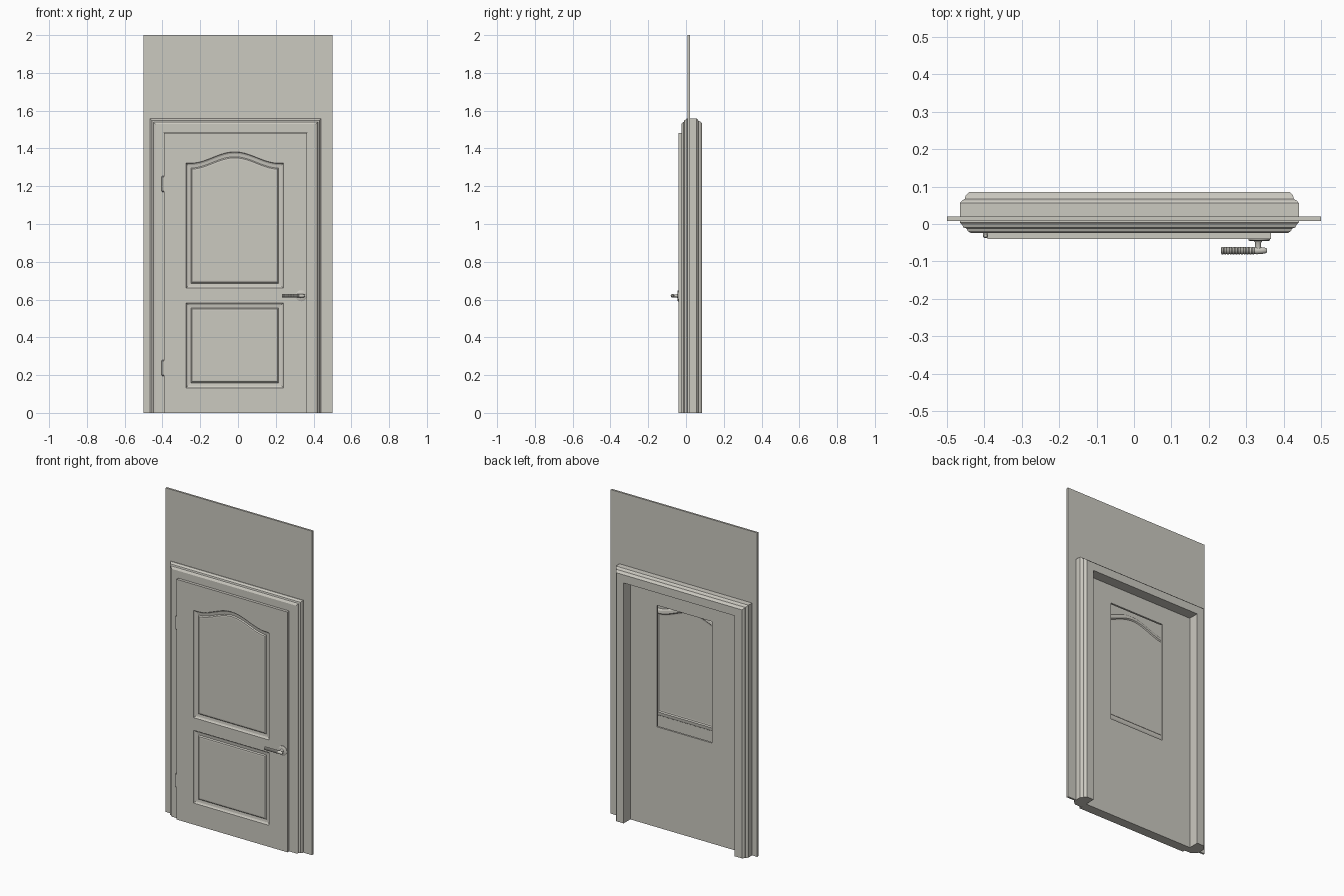
import bpy, bmesh, math
from mathutils import Vector, Matrix

if "Cube" in bpy.data.objects:
    bpy.data.objects.remove(bpy.data.objects["Cube"])

paint = bpy.data.materials.new("warm_grey_paint")
paint.diffuse_color = (0.60, 0.585, 0.53, 1)
paint.use_nodes = True
paint.node_tree.nodes["Principled BSDF"].inputs["Base Color"].default_value = paint.diffuse_color


def finish(name, bm, smooth=False):
    bmesh.ops.recalc_face_normals(bm, faces=bm.faces[:])
    me = bpy.data.meshes.new(name)
    bm.to_mesh(me)
    bm.free()
    ob = bpy.data.objects.new(name, me)
    bpy.context.collection.objects.link(ob)
    me.materials.append(paint)
    if smooth:
        bpy.context.view_layer.objects.active = ob
        ob.select_set(True)
        bpy.ops.object.shade_smooth_by_angle(angle=math.radians(35))
        ob.select_set(False)
    return ob


def add_loop(bm, pts, y):
    return [bm.verts.new((x, y, z)) for x, z in pts]


def ring_edges(bm, vs):
    return [bm.edges.new((vs[i], vs[(i + 1) % len(vs)])) for i in range(len(vs))]


def bridge(bm, a, b):
    n = len(a)
    for i in range(n):
        j = (i + 1) % n
        bm.faces.new((a[i], a[j], b[j], b[i]))


def rect(x0, x1, z0, z1):
    return [(x0, z0), (x1, z0), (x1, z1), (x0, z1)]


def box(name, x0, x1, y0, y1, z0, z1):
    bm = bmesh.new()
    a, b = (add_loop(bm, rect(x0, x1, z0, z1), y) for y in (y0, y1))
    bridge(bm, a, b)
    bm.faces.new(a)
    bm.faces.new(b)
    return finish(name, bm)


def lathe(name, profile, origin, axis, n=24):
    """Turn (distance along axis, radius) points around the axis."""
    bm = bmesh.new()
    rot = Vector((0, 0, 1)).rotation_difference(Vector(axis)).to_matrix().to_4x4()
    m = Matrix.Translation(origin) @ rot
    rings = [[bm.verts.new(m @ Vector((r * math.cos(math.tau * k / n),
                                       r * math.sin(math.tau * k / n), h)))
              for k in range(n)] for h, r in profile]
    for a, b in zip(rings, rings[1:]):
        bridge(bm, a, b)
    bm.faces.new(rings[0])
    bm.faces.new(rings[-1])
    return finish(name, bm, True)


# Wall slab with a rectangular opening behind the upper door panel
bm = bmesh.new()
outer, hole = rect(-0.5, 0.5, 0, 2), rect(-0.19, 0.185, 0.62, 1.37)
sheets = []
for y in (0.008, 0.02):
    o, h = add_loop(bm, outer, y), add_loop(bm, hole, y)
    sheets.append((o, h))
    bmesh.ops.triangle_fill(bm, edges=ring_edges(bm, o) + ring_edges(bm, h),
                            use_beauty=True, normal=(0, -1, 0))
for a, b in zip(*sheets):
    bridge(bm, a, b)
finish("wall", bm)

# Door frame: moulded profile swept around three sides with mitred corners
CX, HALF, TOP = -0.0125, 0.379, 1.484
profile = [(0, -0.024), (0.045, -0.024), (0.053, -0.019), (0.056, -0.012),
           (0.065, -0.009), (0.068, -0.002), (0.074, 0.004), (0.074, 0.056),
           (0.069, 0.062), (0.061, 0.067), (0.058, 0.077), (0.050, 0.085), (0, 0.085)]
bm = bmesh.new()
stations = []
for side, up in ((-1, 0), (-1, 1), (1, 1), (1, 0)):
    stations.append([bm.verts.new((CX + side * (HALF + d), y, up * (TOP + d)))
                     for d, y in profile])
for a, b in zip(stations, stations[1:]):
    bridge(bm, a, b)
bm.faces.new(stations[0])
bm.faces.new(stations[-1])
finish("door_frame", bm)

# Door leaf: front skin with two moulded panels
PX, PW = -0.0175, 0.2575
FRONT = -0.040


def panel_loop(z0, z1, rise, d):
    w, n = PW - d, 32
    pts = [(PX - w, z0 + d), (PX + w, z0 + d)]
    for i in range(n + 1):
        x = w - 2 * w * i / n
        t = min(1, abs(x) / 0.235)
        pts.append((PX + x, z1 - d + rise * 0.5 * (1 + math.cos(math.pi * t))))
    return pts


moulding = [(0, FRONT), (0.004, -0.034), (0.010, -0.031), (0.026, -0.029),
            (0.032, -0.035), (0.040, -0.036)]
bm = bmesh.new()
edge = add_loop(bm, rect(-0.391, 0.366, 0, 1.483), FRONT)
edges = ring_edges(bm, edge)
for z0, z1, rise in ((0.66, 1.322, 0.06), (0.133, 0.582, 0)):
    loops = [add_loop(bm, panel_loop(z0, z1, rise, d), y) for d, y in moulding]
    edges += ring_edges(bm, loops[0])
    for a, b in zip(loops, loops[1:]):
        bridge(bm, a, b)
    bm.faces.new(loops[-1])
bmesh.ops.triangle_fill(bm, edges=edges, use_beauty=True, normal=(0, -1, 0))
bridge(bm, edge, add_loop(bm, rect(-0.391, 0.366, 0, 1.483), 0.008))
finish("door_leaf", bm)

# Hinges
for label, z in (("upper", 1.212), ("lower", 0.238)):
    lathe(label + "_hinge_barrel",
          [(-0.042, 0.004), (-0.038, 0.007), (0.038, 0.007), (0.042, 0.004)],
          (-0.397, -0.031, z), (0, 0, 1), 12)
    box(label + "_hinge_plate", -0.404, -0.388, -0.028, -0.022, z - 0.038, z + 0.038)

# Handle: rosette, spindle, hub and ribbed grip
HX, HZ = 0.335, 0.62
lathe("handle_rosette", [(0, 0.029), (0.005, 0.029), (0.008, 0.024)],
      (HX, -0.038, HZ), (0, -1, 0), 32)
lathe("handle_spindle", [(0, 0.012), (0.006, 0.008), (0.022, 0.008)],
      (HX - 0.003, -0.044, HZ), (0, -1, 0), 20)
lathe("handle_hub", [(0, 0.008), (0.008, 0.010), (0.022, 0.009), (0.033, 0.007), (0.036, 0.004)],
      (0.32, -0.071, HZ), (1, 0, 0), 20)
ribs = [(0, 0.006)]
for i in range(12):
    s = 0.002 + i * 0.0075
    ribs += [(s, 0.0100), (s + 0.0045, 0.0100), (s + 0.006, 0.0085)]
lathe("handle_grip", ribs + [(0.094, 0.008)], (0.232, -0.071, HZ), (1, 0, 0), 20)
